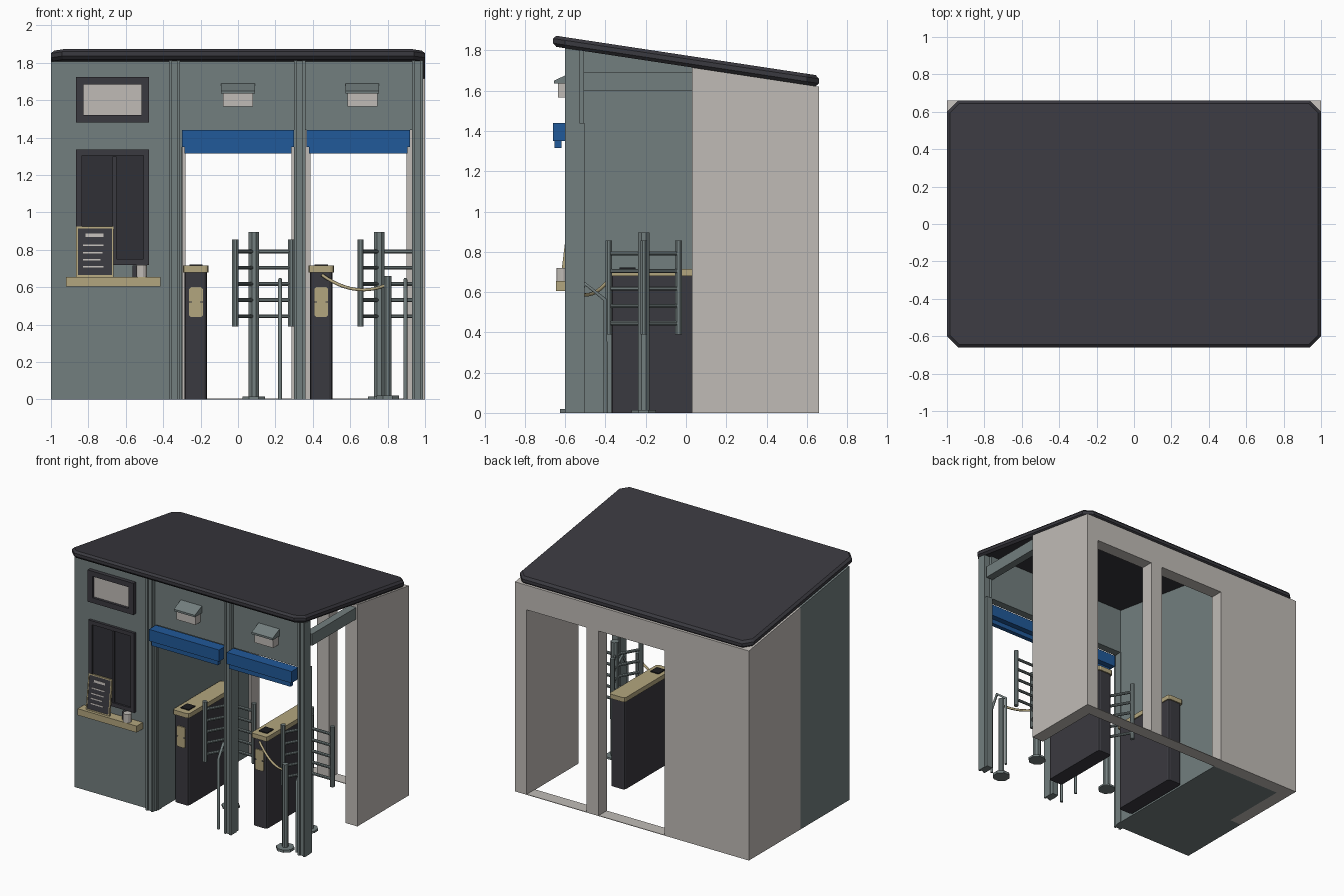
import bpy, bmesh
from math import sin, cos, radians
from mathutils import Vector, Matrix

cube = bpy.data.objects.get("Cube")
if cube:
    bpy.data.objects.remove(cube, do_unlink=True)


def material(name, r, g, b):
    m = bpy.data.materials.new(name)
    m.use_nodes = True
    m.diffuse_color = (r, g, b, 1)
    m.node_tree.nodes["Principled BSDF"].inputs["Base Color"].default_value = (r, g, b, 1)
    return m


green = material("grey green", .17, .21, .21)
beige = material("pale beige", .53, .50, .47)
dark = material("charcoal", .042, .041, .05)
glass = material("dark glass", .03, .03, .037)
blue = material("shutter blue", .015, .10, .32)
tan = material("tan", .45, .38, .21)
black = material("black", .012, .012, .014)

SLOPE = -0.1515


def under(y):
    """Height of the roof underside."""
    return 1.72 + SLOPE * y


def finish(name, bm, mat):
    bmesh.ops.recalc_face_normals(bm, faces=bm.faces)
    mesh = bpy.data.meshes.new(name)
    bm.to_mesh(mesh)
    bm.free()
    mesh.materials.append(mat)
    ob = bpy.data.objects.new(name, mesh)
    bpy.context.collection.objects.link(ob)
    return ob


def box(name, mat, x, y, z, bevel=0):
    """Box from ranges; a top of None follows the roof."""
    bm = bmesh.new()
    bmesh.ops.create_cube(bm, size=1)
    for v in bm.verts:
        i, j, k = (c > 0 for c in v.co)
        top = under(y[j]) if z[1] is None else z[1]
        v.co = (x[i], y[j], top if k else z[0])
    if bevel:
        edges = [e for e in bm.edges if abs(e.verts[0].co.z - e.verts[1].co.z) > .01]
        bmesh.ops.bevel(bm, geom=edges, offset=bevel, segments=2, profile=.5, affect='EDGES')
    return finish(name, bm, mat)


def rod(name, mat, a, b, r, sides=8):
    a, b = Vector(a), Vector(b)
    bm = bmesh.new()
    bmesh.ops.create_cone(bm, cap_ends=True, segments=sides, radius1=r, radius2=r, depth=(b - a).length)
    turn = (b - a).to_track_quat('Z', 'Y').to_matrix().to_4x4()
    spin = Matrix.Rotation(radians(180 / sides), 4, 'Z')
    bm.transform(Matrix.Translation((a + b) / 2) @ turn @ spin)
    return finish(name, bm, mat)


def prism(name, mat, points, offset):
    """Polygon swept along an offset."""
    bm = bmesh.new()
    face = bm.faces.new([bm.verts.new(p) for p in points])
    new = bmesh.ops.extrude_face_region(bm, geom=[face])["geom"]
    bmesh.ops.translate(bm, vec=offset, verts=[v for v in new if isinstance(v, bmesh.types.BMVert)])
    return finish(name, bm, mat)


def clipped(w, h, c):
    """Rectangle outline with clipped corners."""
    return [(w - c, -h), (w, c - h), (w, h - c), (w - c, h),
            (c - w, h), (-w, h - c), (-w, c - h), (c - w, -h)]


def tube(name, mat, points, r, kind='POLY'):
    curve = bpy.data.curves.new(name, 'CURVE')
    curve.dimensions = '3D'
    curve.bevel_depth = r
    curve.bevel_resolution = 1
    curve.use_fill_caps = True
    s = curve.splines.new('POLY')
    s.points.add(len(points) - 1)
    for p, q in zip(s.points, points):
        p.co = (*q, 1)
    curve.materials.append(mat)
    ob = bpy.data.objects.new(name, curve)
    bpy.context.collection.objects.link(ob)
    return ob


# Roof: clipped slab, softened rim, sheared to the slope
roof = prism("roof", dark, [(x, y, 1.72) for x, y in clipped(1, .66, .06)], (0, 0, .055))
bm = bmesh.new()
bm.from_mesh(roof.data)
rim = [e for e in bm.edges if abs(e.verts[0].co.z - e.verts[1].co.z) < .01]
bmesh.ops.bevel(bm, geom=rim, offset=.016, segments=1, affect='EDGES')
for v in bm.verts:
    v.co.z += SLOPE * v.co.y
bm.to_mesh(roof.data)
bm.free()

# Back shell with two doorways
for name, x in (("booth", (-1, -.28)), ("middle", (.285, .388)), ("end", (.9, 1))):
    box("back_wall_" + name, beige, x, (.56, .66), (0, None))
for i, x in enumerate(((-.28, .285), (.388, .9))):
    box(f"door_lintel_{i}", beige, x, (.56, .66), (1.43, None))
    box(f"door_sill_{i}", beige, x, (.56, .66), (0, .004))
for name, x in (("right", (-1, -.9)), ("left", (.9, 1))):
    box("side_wall_" + name, beige, x, (.03, .56), (0, None))

# Ticket booth
box("booth_front", green, (-1, -.3), (-.57, .03), (0, None))
box("booth_rear", green, (-.9, -.3), (.03, .56), (0, None))
box("front_fascia", green, (-.3, .94), (-.57, -.51), (1.44, None))
box("side_beam", green, (.93, .99), (-.51, .03), (1.6, 1.69))

# Front posts with raised edge strips and rear shutter rails
for i, x in enumerate((-.34, .33, .96)):
    box(f"front_post_{i}", green, (x - .03, x + .03), (-.59, -.53), (0, None))
    box(f"post_rail_{i}", green, (x - .026, x + .026), (-.53, -.505), (0, 1.44))
    for s in (-1, 1):
        e = sorted((x + s * .03, x + s * .014))
        box(f"post_edge_{i}_{s}", green, e, (-.6, -.59), (0, None))
box("booth_post_rail", green, (-.312, -.296), (-.55, -.505), (0, 1.44))

# Roller shutters and lamps above each opening
for i, (x, lamp) in enumerate((((-.3, .3), 0), ((.365, .92), .665))):
    box(f"shutter_box_{i}", blue, x, (-.66, -.575), (1.35, 1.44))
    box(f"shutter_lip_{i}", blue, (x[0] + .015, x[1] - .015), (-.652, -.618), (1.315, 1.35))
    hood = [(-.57, 1.69), (-.655, 1.65), (-.655, 1.635), (-.57, 1.635)]
    prism(f"lamp_hood_{i}", green, [(lamp - .09, y, z) for y, z in hood], (.18, 0, 0))
    box(f"lamp_light_{i}", beige, (lamp - .08, lamp + .08), (-.635, -.57), (1.565, 1.635))


def frame(name, mat, x, z, y, w):
    """Four bars around an opening."""
    for k, (fx, fz) in enumerate(((x, (z[0], z[0] + w)), (x, (z[1] - w, z[1])),
                                  ((x[0], x[0] + w), z), ((x[1] - w, x[1]), z))):
        yield box(f"{name}_{k}", mat, fx, y, fz)


# Sign and service window
list(frame("sign_frame", dark, (-.865, -.475), (1.48, 1.725), (-.6, -.57), .04))
box("sign_panel", beige, (-.83, -.51), (-.58, -.57), (1.515, 1.69))
list(frame("window_frame", dark, (-.865, -.475), (.72, 1.335), (-.59, -.57), .03))
box("window_mullion", dark, (-.67, -.65), (-.585, -.57), (.75, 1.3))
box("window_glass", glass, (-.835, -.505), (-.576, -.57), (.75, 1.305))

# Counter, cup and small tray
box("counter", tan, (-.92, -.415), (-.645, -.57), (.605, .655))
rod("cup", beige, (-.515, -.615, .655), (-.515, -.615, .72), .03, 12)
box("counter_tray", dark, (-.565, -.54), (-.61, -.59), (.655, .715))

# Leaning menu board
parts = list(frame("menu_frame", tan, (-.1, .1), (0, .27), (-.006, .01), .009))
parts.append(box("menu_board", dark, (-.092, .092), (-.003, .008), (.008, .262)))
for k, (x0, x1, z) in enumerate(((-.05, .045, .215), (-.065, .045, .165), (-.065, .04, .125),
                                 (-.065, .03, .088), (-.065, .045, .05))):
    parts.append(box(f"menu_line_{k}", beige, (x0, x1), (-.006, -.002), (z, z + (.018 if k == 0 else .009))))
lean = Matrix.Translation((-.765, -.618, .655)) @ Matrix.Rotation(-.12, 4, 'X')
for ob in parts:
    ob.data.transform(lean)

# Gate cabinets
for i, x in enumerate((-.225, .445)):
    box(f"gate_body_{i}", dark, (x - .06, x + .06), (-.37, .2), (0, .68), .018)
    box(f"gate_top_{i}", tan, (x - .068, x + .068), (-.38, .21), (.68, .715), .018)
    box(f"gate_reader_{i}", black, (x - .035, x + .035), (-.33, -.25), (.715, .722))
    plate = [(x + px, -.37, .52 + pz) for px, pz in clipped(.037, .08, .01)]
    prism(f"gate_plate_{i}", tan, plate, (0, -.008, 0))
    for s in (-1, 1):
        e = sorted((x + s * .037, x + s * .022))
        box(f"gate_slot_{i}_{s}", dark, e, (-.381, -.377), (.517, .524))

# Three-winged turnstiles and bent handrails
for i, x in enumerate((.085, .755)):
    y = -.21
    rod(f"turnstile_post_{i}", green, (x, y, 0), (x, y, .895), .03)
    rod(f"turnstile_base_{i}", green, (x, y, 0), (x, y, .015), .065)
    for w in range(3):
        a = radians(120 * w)
        ex, ey = x + .2 * cos(a), y + .2 * sin(a)
        rod(f"wing_upright_{i}_{w}", green, (ex, ey, .39), (ex, ey, .855), .018)
        for k in range(5):
            z = .445 + .0865 * k
            rod(f"wing_bar_{i}_{w}_{k}", green, (x, y, z), (ex, ey, z), .011)
    rx = x + .14
    tube(f"handrail_{i}", green, [(rx, -.56, 0), (rx, -.56, .54), (rx, -.5, .64),
                                  (rx, -.4, .56), (rx, -.4, 0)], .011)

# Rope stand and sagging rope
rod("rope_stand", green, (.8, -.565, 0), (.8, -.565, .66), .022)
rod("rope_stand_base", green, (.8, -.565, 0), (.8, -.565, .02), .065)
start, end = Vector((.45, -.38, .665)), Vector((.79, -.565, .61))
rope = []
for k in range(13):
    t = k / 12
    p = start.lerp(end, t)
    p.z -= .19 * t * (1 - t)
    rope.append(tuple(p))
tube("rope", tan, rope, .009)
